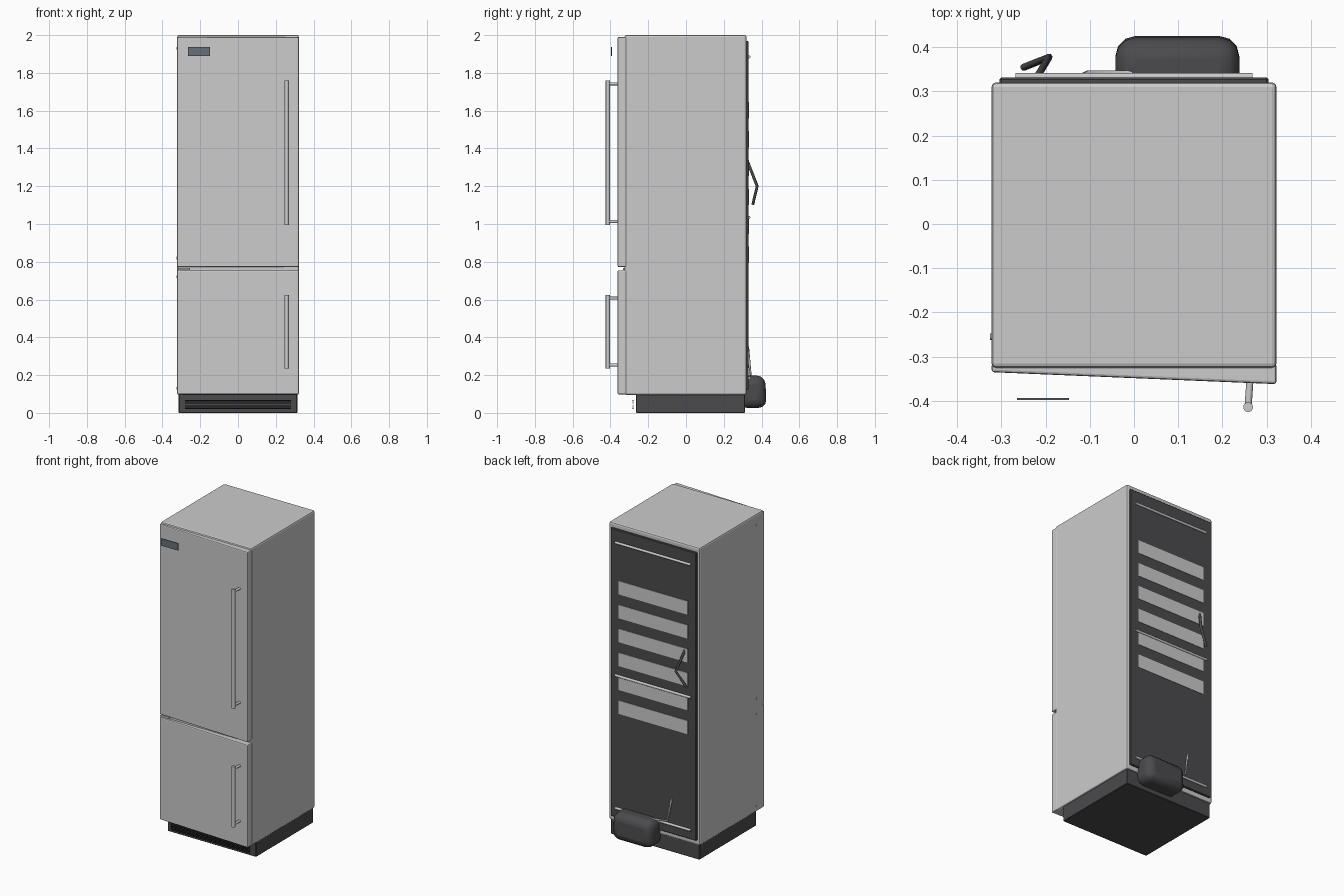
import bpy, bmesh, math
from mathutils import Vector

if "Cube" in bpy.data.objects:
    bpy.data.objects.remove(bpy.data.objects["Cube"])


def material(name, rgb):
    m = bpy.data.materials.new(name)
    m.diffuse_color = (*rgb, 1)
    m.use_nodes = True
    m.node_tree.nodes["Principled BSDF"].inputs["Base Color"].default_value = m.diffuse_color
    return m


DARK = material("dark_metal", (0.07, 0.07, 0.075))
BLACK = material("black_slats", (0.03, 0.03, 0.03))
SLATE = material("slate", (0.13, 0.16, 0.19))


def finish(name, bm, mat=None, bevel=0, segments=1):
    bmesh.ops.recalc_face_normals(bm, faces=bm.faces)
    me = bpy.data.meshes.new(name)
    bm.to_mesh(me)
    bm.free()
    ob = bpy.data.objects.new(name, me)
    bpy.context.collection.objects.link(ob)
    if mat:
        me.materials.append(mat)
    if bevel:
        mod = ob.modifiers.new("bevel", 'BEVEL')
        mod.width, mod.segments = bevel, segments
    return ob


def smooth(ob, angle=40):
    bpy.ops.object.select_all(action='DESELECT')
    ob.select_set(True)
    bpy.context.view_layer.objects.active = ob
    bpy.ops.object.shade_smooth_by_angle(angle=math.radians(angle))


def prism(name, outline, z0, z1, mat=None, bevel=0, segments=1):
    """Plan outline extruded from z0 to z1."""
    bm = bmesh.new()
    face = bm.faces.new([bm.verts.new((x, y, z0)) for x, y in outline])
    top = bmesh.ops.extrude_face_region(bm, geom=[face])["geom"]
    for v in top:
        if isinstance(v, bmesh.types.BMVert):
            v.co.z = z1
    return finish(name, bm, mat, bevel, segments)


def box(name, x0, x1, y0, y1, z0, z1, mat=None, bevel=0, segments=1):
    return prism(name, [(x0, y0), (x1, y0), (x1, y1), (x0, y1)], z0, z1, mat, bevel, segments)


def rod(name, a, b, r, mat=None, sides=12):
    a, b = Vector(a), Vector(b)
    bm = bmesh.new()
    bmesh.ops.create_cone(bm, cap_ends=True, segments=sides, radius1=r, radius2=r, depth=(b - a).length)
    rot = (b - a).to_track_quat('Z', 'Y').to_matrix()
    for v in bm.verts:
        v.co = rot @ v.co + (a + b) / 2
    ob = finish(name, bm, mat)
    smooth(ob)
    return ob


def tube(name, points, r, mat=None):
    cu = bpy.data.curves.new(name, 'CURVE')
    cu.dimensions = '3D'
    cu.bevel_depth, cu.bevel_resolution, cu.use_fill_caps = r, 2, True
    sp = cu.splines.new('POLY')
    sp.points.add(len(points) - 1)
    for p, co in zip(sp.points, points):
        p.co = (*co, 1)
    ob = bpy.data.objects.new(name, cu)
    bpy.context.collection.objects.link(ob)
    if mat:
        cu.materials.append(mat)


# Cabinet and plinth
box("cabinet", -0.322, 0.322, -0.325, 0.32, 0.095, 2.0, bevel=0.01, segments=2)
box("plinth", -0.314, 0.314, -0.265, 0.312, 0, 0.098, DARK, 0.003)

# Wedge-shaped doors, standing further forward on the handle side
door_plan = [(-0.322, -0.315), (-0.322, -0.335), (0.322, -0.362), (0.322, -0.315)]
for name, z0, z1 in (("lower_door", 0.098, 0.755), ("upper_door", 0.772, 1.99)):
    prism(name, door_plan, z0, z1, bevel=0.006, segments=2)
box("hinge_plate", -0.318, -0.255, -0.334, -0.31, 0.757, 0.768)

# Bar handles with two posts each
for name, z0, z1 in (("lower_handle", 0.235, 0.625), ("upper_handle", 0.995, 1.76)):
    rod(name, (0.258, -0.414, z0), (0.258, -0.414, z1), 0.011, sides=16)
    for z in (z0 + 0.018, z1 - 0.018):
        rod(name + "_post", (0.262, -0.355, z), (0.258, -0.412, z), 0.008)

# Front plate standing off the upper door
box("front_plate", -0.265, -0.147, -0.398, -0.393, 1.89, 1.936, SLATE)

# Toe-kick grille
for i in range(6):
    z = 0.021 + i * 0.0085
    box("grille_slat", -0.28, 0.28, -0.282, -0.279, z, z + 0.004, BLACK)

# Hinge screws on the left side
for z in (0.13, 0.72, 0.82, 1.93):
    rod("hinge_screw", (-0.318, -0.255, z), (-0.325, -0.255, z), 0.007)

# Rear panel, light vent strips and cross rails
box("rear_panel", -0.304, 0.304, 0.315, 0.331, 0.125, 1.97, DARK, 0.004)
for i in range(6):
    z = 1.645 - i * 0.153
    box("vent_strip", -0.245, 0.245, 0.328, 0.3335, z - 0.086, z)
for z in (0.185, 1.035, 1.885):
    rod("cross_rail", (-0.268, 0.333, z), (0.268, 0.333, z), 0.008)

# Rear hook, compressor and its pipe
tube("rear_hook", [(-0.222, 0.328, 1.325), (-0.192, 0.377, 1.2), (-0.25, 0.354, 1.105)], 0.008, DARK)
tube("compressor_pipe", [(-0.13, 0.328, 0.35), (-0.105, 0.341, 0.205), (0.0, 0.341, 0.19)], 0.006)
pump = box("compressor", -0.042, 0.238, 0.28, 0.427, 0.026, 0.198, DARK, 0.045, 3)
for v in pump.data.vertices:
    if v.co.y > 0.4 and v.co.z > 0.1:
        v.co.y -= 0.008
smooth(pump)
